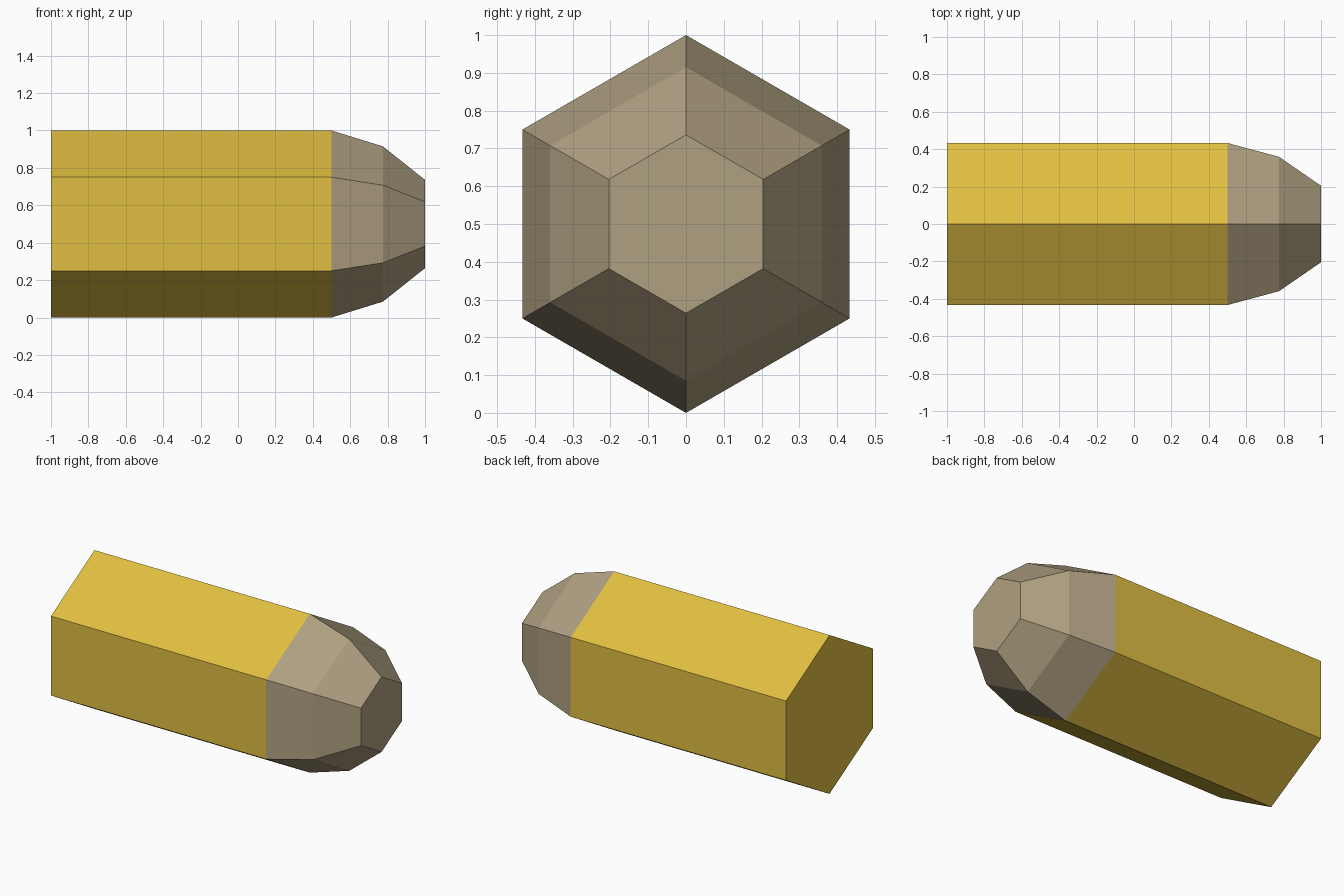
import bpy, bmesh, math

if "Cube" in bpy.data.objects:
    bpy.data.objects.remove(bpy.data.objects["Cube"])


def material(name, rgb):
    m = bpy.data.materials.new(name)
    m.diffuse_color = (*rgb, 1.0)
    m.use_nodes = True
    m.node_tree.nodes["Principled BSDF"].inputs["Base Color"].default_value = m.diffuse_color
    return m


SIDES = 6
CENTRE_Z = 0.5
# profile along the length: (x, corner radius)
PROFILE = [(-1.0, 0.5), (0.5, 0.5), (0.775, 0.415), (1.0, 0.236)]

bm = bmesh.new()

# hexagonal rings, one corner pointing up
rings = []
for x, r in PROFILE:
    ring = []
    for i in range(SIDES):
        a = math.tau * i / SIDES
        ring.append(bm.verts.new((x, r * math.sin(a), CENTRE_Z + r * math.cos(a))))
    rings.append(ring)

# side walls
for a, b in zip(rings, rings[1:]):
    for i in range(SIDES):
        j = (i + 1) % SIDES
        bm.faces.new((a[i], a[j], b[j], b[i]))

# end caps
bm.faces.new(rings[0])
bm.faces.new(rings[-1])
bmesh.ops.recalc_face_normals(bm, faces=bm.faces)

# casing is yellow, everything past the shoulder is the tip colour
for f in bm.faces:
    f.material_index = 1 if f.calc_center_median().x > 0.5 else 0

mesh = bpy.data.meshes.new("hex_bullet")
bm.to_mesh(mesh)
bm.free()
mesh.materials.append(material("brass yellow", (0.75, 0.52, 0.054)))
mesh.materials.append(material("taupe grey", (0.43, 0.352, 0.22)))
bpy.context.collection.objects.link(bpy.data.objects.new("hex_bullet", mesh))
